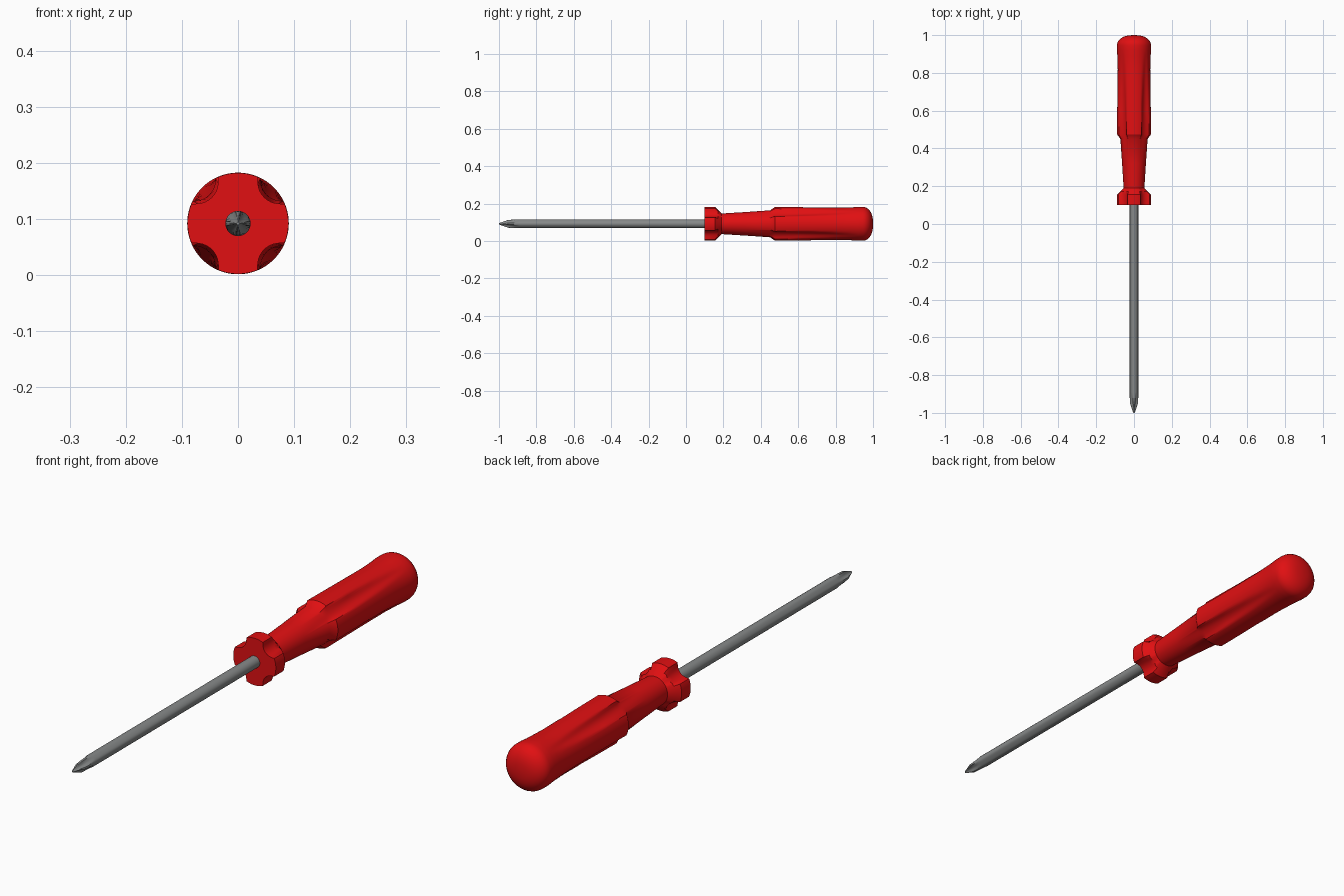
import bpy, bmesh, math

if "Cube" in bpy.data.objects:
    bpy.data.objects.remove(bpy.data.objects["Cube"])

AXIS_Z = 0.092


def material(name, rgb):
    m = bpy.data.materials.new(name)
    m.diffuse_color = (*rgb, 1)
    m.use_nodes = True
    m.node_tree.nodes["Principled BSDF"].inputs["Base Color"].default_value = m.diffuse_color
    return m


def flute(theta, floor, cut):
    """Radius left by four round cutters on the diagonals; floor = deepest radius."""
    phi = (theta % (math.pi / 2)) - math.pi / 4
    dist = floor + cut
    inside = cut ** 2 - (dist * math.sin(phi)) ** 2
    return dist * math.cos(phi) - math.sqrt(inside) if inside > 0 else 9


def fluted_lathe(name, profile, segs, mat, angle):
    """Profile rows along y: (y, radius, flute floor radius, cutter radius)."""
    bm = bmesh.new()
    rings = []
    for y, rad, floor, cut in profile:
        ring = []
        for i in range(segs):
            t = 2 * math.pi * i / segs
            r = min(rad, flute(t, floor, cut))
            ring.append(bm.verts.new((r * math.cos(t), y, AXIS_Z + r * math.sin(t))))
        rings.append(ring)
    for a, b in zip(rings, rings[1:]):
        for i in range(segs):
            j = (i + 1) % segs
            bm.faces.new((a[i], a[j], b[j], b[i]))
    bm.faces.new(rings[0])
    bm.faces.new(rings[-1])
    bmesh.ops.recalc_face_normals(bm, faces=bm.faces)
    me = bpy.data.meshes.new(name)
    bm.to_mesh(me)
    bm.free()
    me.materials.append(mat)
    ob = bpy.data.objects.new(name, me)
    bpy.context.collection.objects.link(ob)
    bpy.ops.object.select_all(action='DESELECT')
    ob.select_set(True)
    bpy.context.view_layer.objects.active = ob
    bpy.ops.object.shade_smooth_by_angle(angle=math.radians(angle))
    return ob


red = material("red_plastic", (0.75, 0.005, 0.006))
steel = material("grey_steel", (0.24, 0.25, 0.25))

# Handle: fluted collar, tapering round neck, fluted grip, domed end
C = 0.039
handle = [
    (0.10, 0.090, 0.066, C), (0.155, 0.090, 0.066, C),
    (0.172, 0.073, 0.066, C), (0.19, 0.055, 0.066, C),
    (0.32, 0.063, 0.070, C), (0.45, 0.072, 0.072, C),
    (0.475, 0.090, 0.0725, C), (0.60, 0.089, 0.075, C),
    (0.72, 0.087, 0.079, C), (0.82, 0.086, 0.083, C),
    (0.89, 0.088, 0.089, C), (0.92, 0.0905, 0.2, C),
    (0.945, 0.0905, 0.2, C),
]
for k in range(1, 9):  # domed butt end
    a = math.radians(k * 11)
    handle.append((0.945 + 0.055 * math.sin(a), 0.0905 * math.cos(a) ** 0.8, 0.2, C))
fluted_lathe("handle", handle, 96, red, 32)

# Steel shaft with a cross-point tip
shaft = [
    (-1.0, 0.003, 0.002, 0.012), (-0.99, 0.0075, 0.0045, 0.012),
    (-0.95, 0.021, 0.011, 0.012), (-0.92, 0.0225, 0.016, 0.012),
    (-0.89, 0.0225, 0.023, 0.012), (0.12, 0.0225, 0.2, 0.01),
]
fluted_lathe("shaft", shaft, 32, steel, 35)
